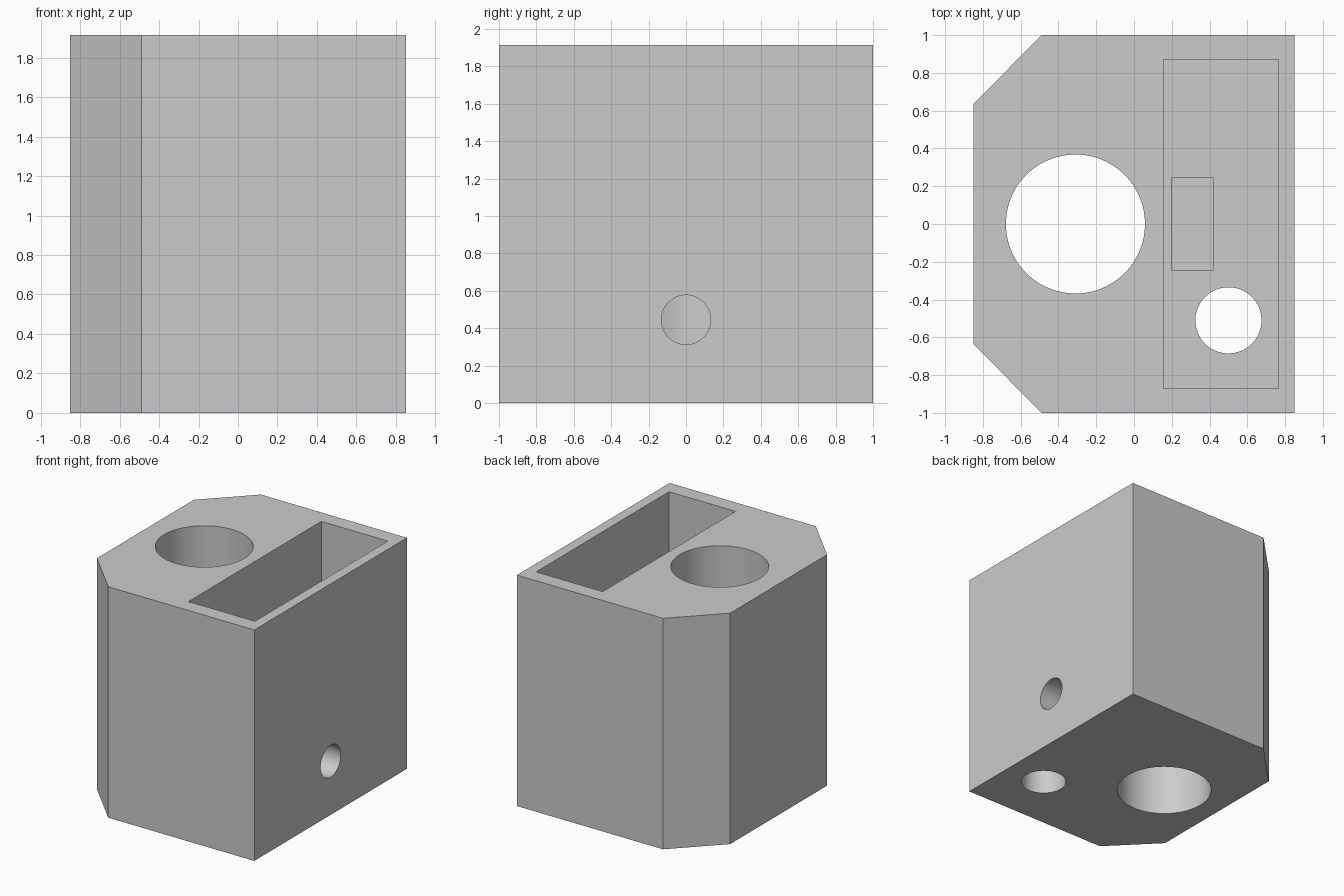
import bpy, bmesh
from math import radians
from mathutils import Matrix, Vector

cube = bpy.data.objects.get("Cube")
if cube:
    bpy.data.objects.remove(cube, do_unlink=True)

HEIGHT = 1.915
SCREW_Z = 0.445

grey = bpy.data.materials.new("plain_grey")
grey.use_nodes = True
colour = (0.6, 0.6, 0.6, 1)
grey.diffuse_color = colour
grey.node_tree.nodes["Principled BSDF"].inputs["Base Color"].default_value = colour


def add_object(name, bm):
    bmesh.ops.recalc_face_normals(bm, faces=bm.faces)
    mesh = bpy.data.meshes.new(name)
    bm.to_mesh(mesh)
    bm.free()
    mesh.materials.append(grey)
    obj = bpy.data.objects.new(name, mesh)
    bpy.context.collection.objects.link(obj)
    return obj


def box(name, low, high):
    low, high = Vector(low), Vector(high)
    bm = bmesh.new()
    matrix = Matrix.Translation((low + high) / 2) @ Matrix.Diagonal((*(high - low), 1))
    bmesh.ops.create_cube(bm, size=1, matrix=matrix)
    return add_object(name, bm)


def cylinder(name, centre, radius, length, tilt=0):
    bm = bmesh.new()
    matrix = Matrix.Translation(centre) @ Matrix.Rotation(radians(tilt), 4, "Y")
    bmesh.ops.create_cone(bm, cap_ends=True, segments=96, radius1=radius,
                          radius2=radius, depth=length, matrix=matrix)
    return add_object(name, bm)


# Block with two chamfered vertical corners
half_outline = [(0.85, 1), (-0.49, 1), (-0.85, 0.635)]
outline = half_outline + [(x, -y) for x, y in reversed(half_outline)]
bm = bmesh.new()
base = bm.faces.new([bm.verts.new((x, y, 0)) for x, y in outline])
top = bmesh.ops.extrude_face_region(bm, geom=[base])
bmesh.ops.translate(bm, vec=(0, 0, HEIGHT),
                    verts=[v for v in top["geom"] if isinstance(v, bmesh.types.BMVert)])
block = add_object("housing_block", bm)

# Bore, open pocket, nut slot, cable hole and clamp screw hole
cutters = [
    cylinder("rod_bore_cutter", (-0.31, 0, 1), 0.368, 3),
    box("pocket_cutter", (0.155, -0.87, 0.7), (0.765, 0.87, 2.2)),
    box("nut_slot_cutter", (0.2, -0.245, 0.2), (0.42, 0.245, 1.2)),
    cylinder("cable_hole_cutter", (0.5, -0.51, 0.4), 0.175, 1.2),
    cylinder("screw_hole_cutter", (0.4, 0, SCREW_Z), 0.132, 1.2, tilt=90),
]
bpy.context.view_layer.objects.active = block
for cutter in cutters:
    cut = block.modifiers.new(cutter.name, "BOOLEAN")
    cut.operation = "DIFFERENCE"
    cut.solver = "EXACT"
    cut.object = cutter
    bpy.ops.object.modifier_apply(modifier=cut.name)
    bpy.data.objects.remove(cutter, do_unlink=True)

# Smooth round walls, crisp edges
bpy.ops.object.select_all(action="DESELECT")
block.select_set(True)
bpy.ops.object.shade_smooth_by_angle(angle=radians(30))
